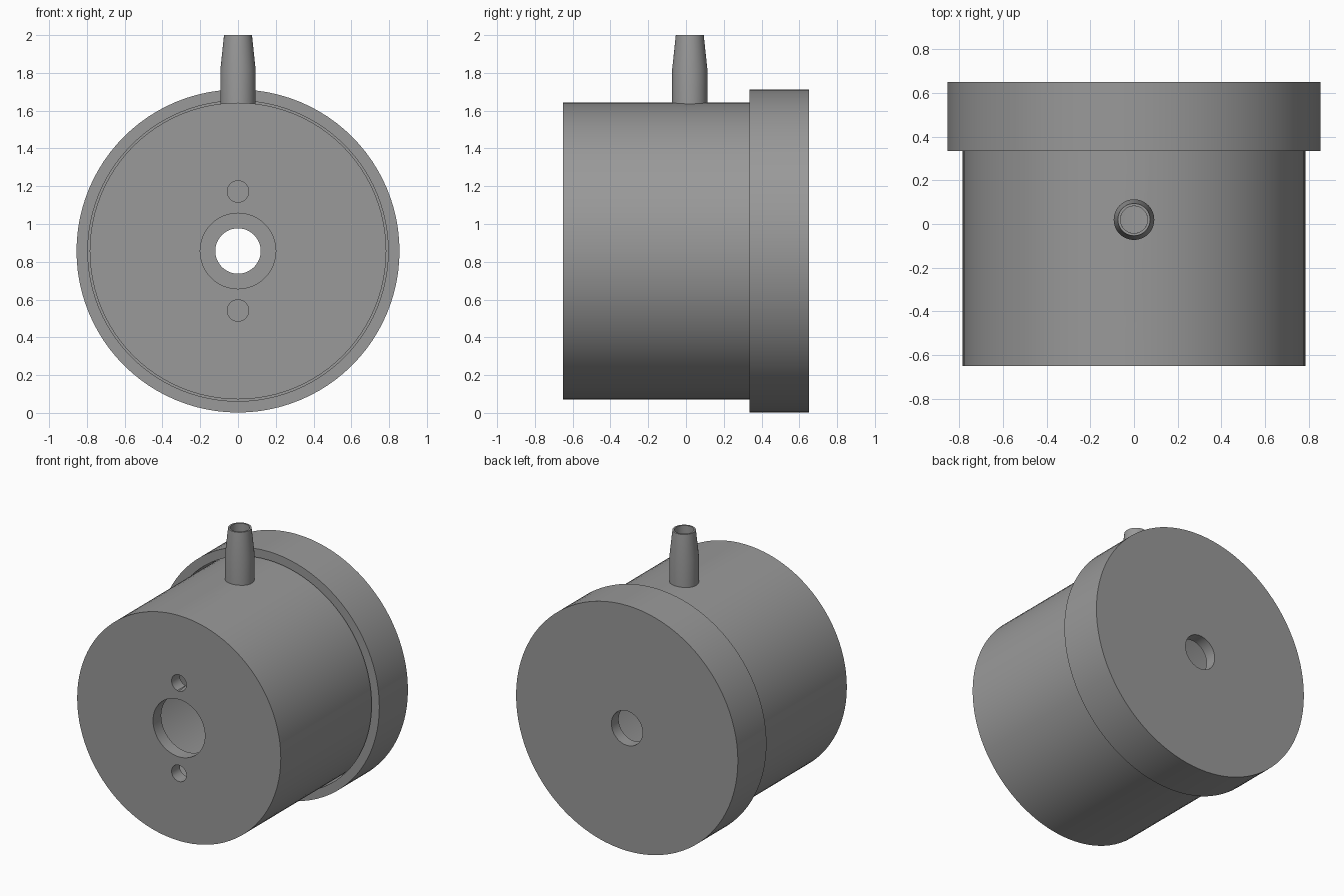
import bpy, bmesh, math
from mathutils import Matrix

if "Cube" in bpy.data.objects:
    bpy.data.objects.remove(bpy.data.objects["Cube"])

CZ = 0.857          # height of the main axis
SEG = 96
grey = bpy.data.materials.new("plain grey")
grey.diffuse_color = (0.32, 0.32, 0.32, 1)
grey.use_nodes = True
grey.node_tree.nodes["Principled BSDF"].inputs["Base Color"].default_value = grey.diffuse_color


def lathe(name, profile, matrix, seg=SEG):
    """Revolve a closed (radius, height) profile about local z."""
    bm = bmesh.new()
    rings = []
    for r, h in profile:
        if r == 0:
            rings.append([bm.verts.new((0, 0, h))] * seg)
        else:
            rings.append([bm.verts.new((r * math.cos(2 * math.pi * i / seg),
                                        r * math.sin(2 * math.pi * i / seg), h))
                          for i in range(seg)])
    for a, b in zip(rings, rings[1:] + rings[:1]):
        for i in range(seg):
            j = (i + 1) % seg
            bm.faces.new((a[i], a[j], b[j], b[i]))
    bmesh.ops.recalc_face_normals(bm, faces=bm.faces)
    bm.transform(matrix)
    mesh = bpy.data.meshes.new(name)
    bm.to_mesh(mesh)
    bm.free()
    mesh.materials.append(grey)
    ob = bpy.data.objects.new(name, mesh)
    bpy.context.collection.objects.link(ob)
    return ob


def smooth(ob):
    bpy.ops.object.select_all(action='DESELECT')
    ob.select_set(True)
    bpy.context.view_layer.objects.active = ob
    bpy.ops.object.shade_smooth_by_angle(angle=math.radians(30))


def cut(target, name, radius, depth, matrix):
    """Drill a round hole and drop the drill afterwards."""
    bm = bmesh.new()
    bmesh.ops.create_cone(bm, cap_ends=True, segments=32, radius1=radius,
                          radius2=radius, depth=depth, matrix=matrix)
    mesh = bpy.data.meshes.new(name)
    bm.to_mesh(mesh)
    bm.free()
    mesh.materials.append(grey)
    drill = bpy.data.objects.new(name, mesh)
    bpy.context.collection.objects.link(drill)
    drill.hide_render = True
    mod = target.modifiers.new(name, 'BOOLEAN')
    mod.operation, mod.solver, mod.object = 'DIFFERENCE', 'EXACT', drill
    bpy.ops.object.select_all(action='DESELECT')
    target.select_set(True)
    bpy.context.view_layer.objects.active = target
    bpy.ops.object.modifier_apply(modifier=name)
    bpy.data.objects.remove(drill)


# Local z becomes world +y along the main axis
along_y = Matrix.Translation((0, 0, CZ)) @ Matrix.Rotation(-math.pi / 2, 4, 'X')

# Hollow cup with a large opening in its front wall, open at the back
housing = lathe("housing", [(0.2, -0.65), (0.785, -0.65), (0.785, 0.57),
                            (0.715, 0.57), (0.715, -0.56), (0.2, -0.56)], along_y)
for side in (-1, 1):
    cut(housing, "screw_drill", 0.057, 0.4,
        Matrix.Translation((0, -0.62, CZ + side * 0.315)) @ Matrix.Rotation(math.pi / 2, 4, 'X'))
cut(housing, "port_drill", 0.062, 0.3, Matrix.Translation((0, 0.02, 1.62)))
smooth(housing)

# Cap that slips over the back of the housing
cap = lathe("cap", [(0.12, 0.65), (0.855, 0.65), (0.855, 0.335),
                    (0.795, 0.335), (0.795, 0.57), (0.12, 0.57)], along_y)
smooth(cap)

# Tapered hose nipple on top
nipple = lathe("hose_nipple", [(0.062, 1.61), (0.093, 1.61), (0.093, 1.82),
                               (0.074, 2.0), (0.062, 2.0)],
               Matrix.Translation((0, 0.02, 0)), 48)
smooth(nipple)
